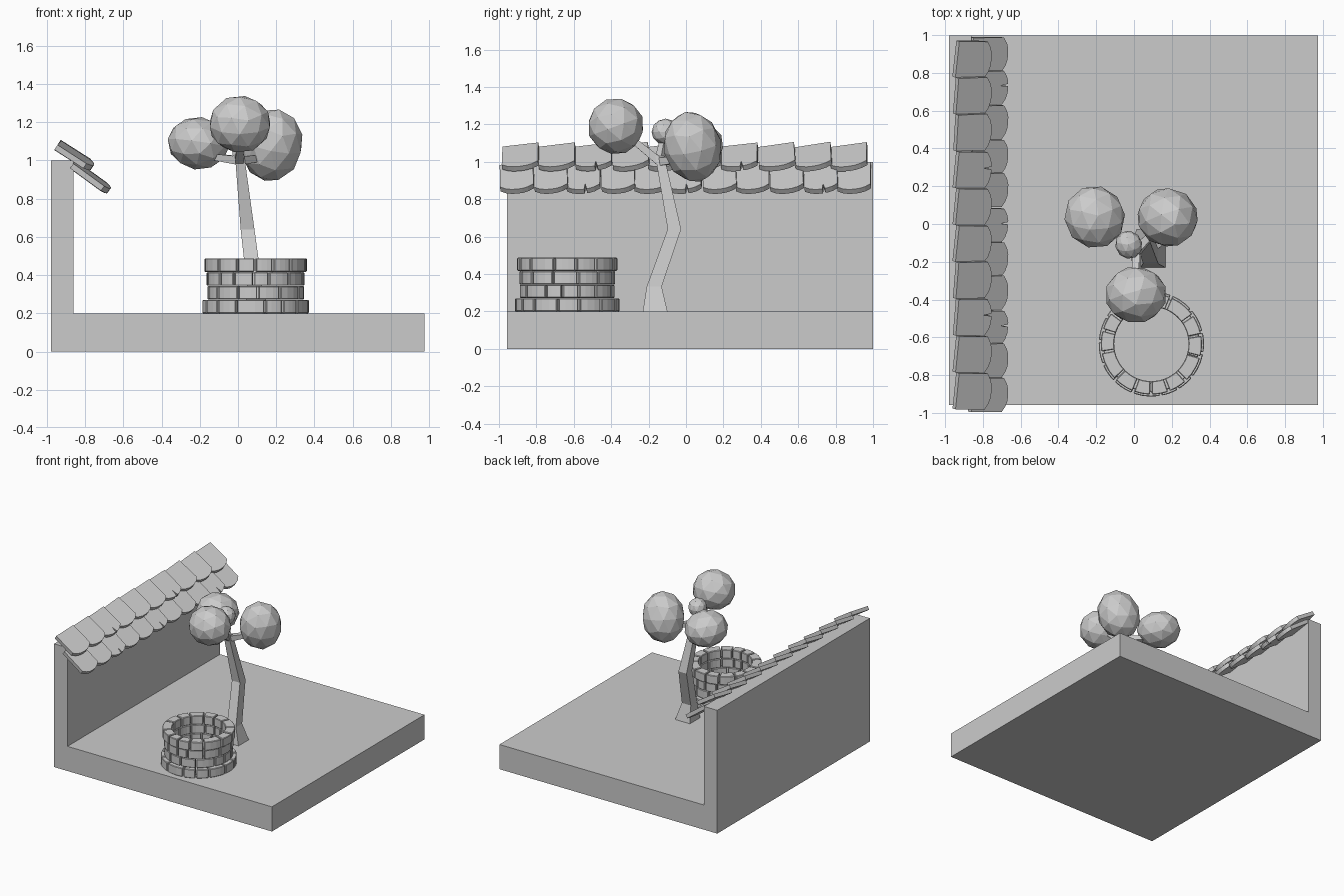
import bpy, bmesh, math, random
from mathutils import Matrix, Vector

random.seed(4)
cube = bpy.data.objects.get("Cube")
if cube:
    bpy.data.objects.remove(cube, do_unlink=True)

grey = bpy.data.materials.new("plain_grey")
grey.use_nodes = True
grey.diffuse_color = (0.6, 0.6, 0.6, 1)
for node in grey.node_tree.nodes:
    if node.type == 'BSDF_PRINCIPLED':
        node.inputs["Base Color"].default_value = (0.6, 0.6, 0.6, 1)
        node.inputs["Roughness"].default_value = 0.8


def finish(name, bm):
    bmesh.ops.recalc_face_normals(bm, faces=bm.faces)
    mesh = bpy.data.meshes.new(name)
    bm.to_mesh(mesh)
    bm.free()
    mesh.materials.append(grey)
    obj = bpy.data.objects.new(name, mesh)
    bpy.context.collection.objects.link(obj)
    return obj


def prism(bm, outline, offset):
    """Closed solid from a polygon swept along an offset."""
    low = [bm.verts.new(p) for p in outline]
    high = [bm.verts.new(Vector(p) + Vector(offset)) for p in outline]
    bm.faces.new(low)
    bm.faces.new(high)
    for i in range(len(low)):
        j = (i + 1) % len(low)
        bm.faces.new((low[i], low[j], high[j], high[i]))
    return low + high


def loft(name, rings):
    """Four-sided limb through (centre, half width, axis) rings."""
    bm = bmesh.new()
    loops = []
    for centre, half, axis in rings:
        turn = Vector(axis).to_track_quat('Z', 'Y')
        corners = ((-half, -half, 0), (half, -half, 0), (half, half, 0), (-half, half, 0))
        loops.append([bm.verts.new(Vector(centre) + turn @ Vector(c)) for c in corners])
    for a, b in zip(loops, loops[1:]):
        for i in range(4):
            j = (i + 1) % 4
            bm.faces.new((a[i], a[j], b[j], b[i]))
    bm.faces.new(loops[0])
    bm.faces.new(loops[-1])
    return finish(name, bm)


# Ground slab and garden wall, one L-shaped section swept along y
bm = bmesh.new()
section = [(-0.98, 0), (0.975, 0), (0.975, 0.2), (-0.86, 0.2), (-0.86, 1), (-0.98, 1)]
prism(bm, [(x, -0.958, z) for x, z in section], (0, 1.957, 0))
finish("ground_and_wall", bm)


# Roof tiles: rounded lower end, rolled so each overlaps its neighbour
def tile_row(name, count, y_min, y_max, top, slope, roll, length, cracked):
    bm = bmesh.new()
    pitch = (y_max - y_min) / count
    half = pitch / 2
    for i in range(count):
        outline = [(0, half * 0.98), (0, -half)]
        steps = 6
        for k in range(steps + 1):
            u = -1 + 2 * k / steps
            v = length - 0.035 * abs(u) ** 2.5
            outline.append((v, half * u))
            if k == 3 and i in cracked:
                outline += [(v - 0.002, half * 0.08), (v - 0.05, half * 0.12),
                            (v - 0.004, half * 0.22)]
        verts = prism(bm, [(v, u, -0.015) for v, u in outline], (0, 0, 0.03))
        place = (Matrix.Translation((top[0], y_min + pitch * (i + 0.5), top[1]))
                 @ Matrix.Rotation(slope, 4, 'Y')
                 @ Matrix.Rotation(roll + random.uniform(-0.02, 0.02), 4, 'X')
                 @ Matrix.Rotation(random.uniform(-0.03, 0.03), 4, 'Z'))
        bmesh.ops.transform(bm, matrix=place, verts=verts)
    return finish(name, bm)


tile_row("upper_tiles", 10, -0.98, 0.972, (-0.943, 1.08),
         math.radians(32.6), 0.16, 0.215, (2, 6))
tile_row("lower_tiles", 11, -0.995, 0.99, (-0.865, 0.98),
         math.radians(36), 0.12, 0.235, (2, 5, 9))


# Well: four courses of curved bricks with open joints
def brick_course(name, bottom, height, inner, outer, count):
    bm = bmesh.new()
    weights = [random.uniform(0.75, 1.3) for _ in range(count)]
    angle = random.uniform(0, math.tau)
    for w in weights:
        span = math.tau * w / sum(weights)
        gap = 0.02
        ticks = [angle + gap + (span - 2 * gap) * k / 3 for k in range(4)]
        ring = [(outer, t) for t in ticks] + [(inner, t) for t in reversed(ticks)]
        prism(bm, [(0.092 + r * math.cos(t), -0.635 + r * math.sin(t), bottom)
                   for r, t in ring], (0, 0, height))
        angle += span
    obj = finish(name, bm)
    bevel = obj.modifiers.new("worn_edges", 'BEVEL')
    bevel.width = 0.004
    bevel.segments = 1
    bevel.limit_method = 'ANGLE'
    bevel.angle_limit = math.radians(40)


outer_radii = (0.279, 0.253, 0.256, 0.268)
for i, outer in enumerate(outer_radii):
    brick_course(f"well_course_{i + 1}", 0.2 + i * 0.0725, 0.07, 0.197, outer, 14)


# Crooked trunk
up = (0, 0, 1)
loft("trunk", [((0.1, -0.165, 0.2), 0.066, up), ((0.088, -0.17, 0.333), 0.04, up),
               ((0.05, -0.062, 0.64), 0.036, up), ((0.008, -0.14, 1.03), 0.024, up)])

# Foliage: centre, radii, tilt
crowns = {
    "front": ((0.01, -0.375, 1.19), (0.163, 0.15, 0.15), (0.35, 0, 0)),
    "right": ((-0.208, 0.037, 1.09), (0.16, 0.165, 0.137), (0, 0.15, 0.4)),
    "left": ((0.178, 0.035, 1.08), (0.16, 0.155, 0.192), (0.2, 0.2, 0)),
    "small": ((-0.028, -0.11, 1.16), (0.07, 0.075, 0.07), (0, 0, 0.5)),
}
fork = Vector((0.008, -0.14, 1.0))
for name, (centre, radii, tilt) in crowns.items():
    bpy.ops.mesh.primitive_ico_sphere_add(subdivisions=2, radius=1,
                                          location=centre, rotation=tilt)
    crown = bpy.context.object
    crown.name = name + "_foliage"
    crown.scale = [r * 1.01 for r in radii]
    crown.data.materials.append(grey)
    # Branch from the fork into this clump
    end = Vector(centre)
    if name in ("left", "right"):
        end.z -= 0.06
    direction = end - fork
    loft(name + "_branch", [(fork, 0.022, direction),
                            (fork + direction * 0.8, 0.015, direction)])
